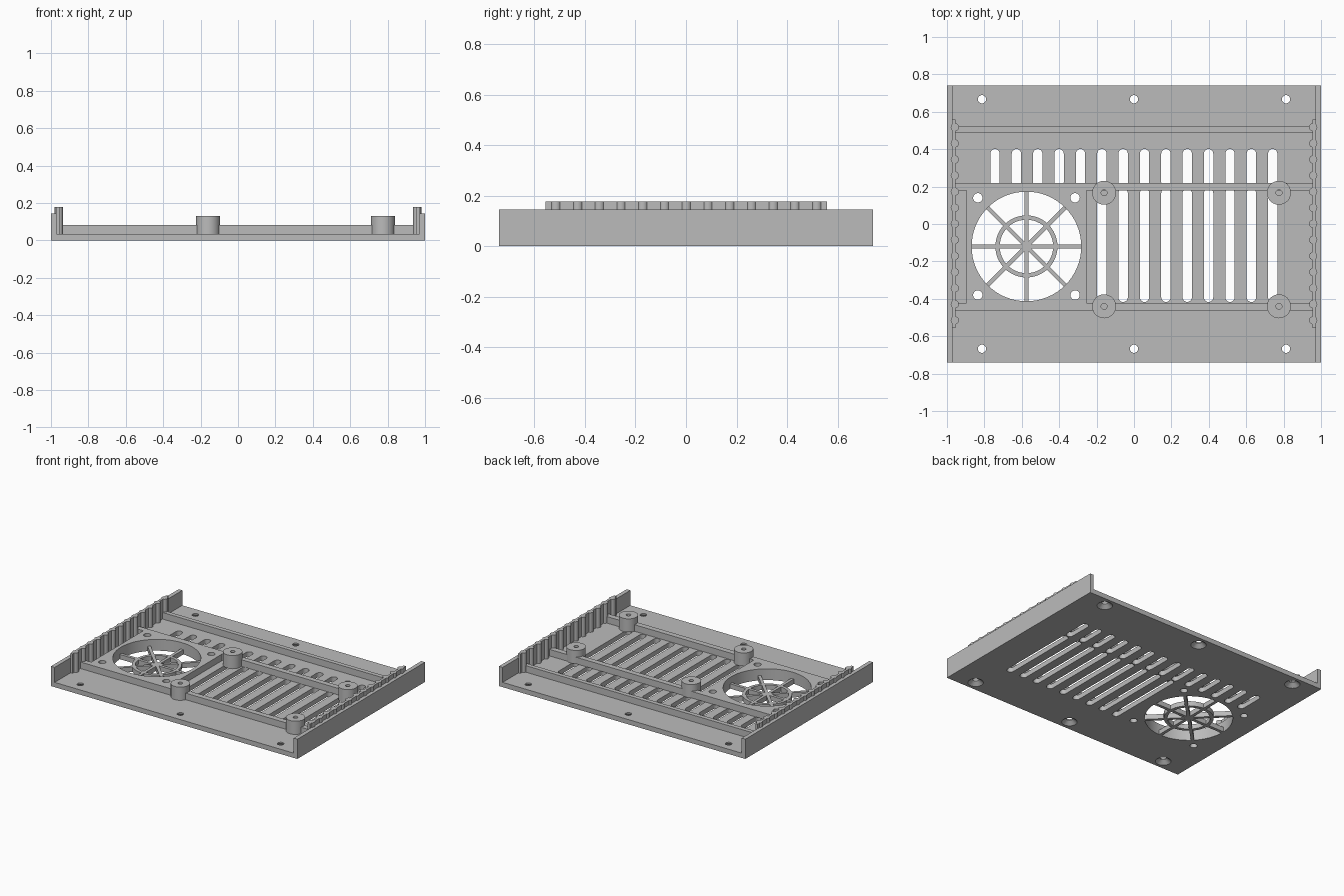
import bpy, bmesh, math

cube = bpy.data.objects.get("Cube")
if cube:
    bpy.data.objects.remove(cube, do_unlink=True)

grey = bpy.data.materials.new("plain_grey")
grey.use_nodes = True
COLOUR = (0.5, 0.5, 0.5, 1)
grey.diffuse_color = COLOUR
grey.node_tree.nodes["Principled BSDF"].inputs["Base Color"].default_value = COLOUR

BASE, RAIL = 0.035, 0.083      # plate top, rail top
FAN = (-0.575, -0.12)
FAN_R = 0.293


def circle(x, y, r, n=32):
    return [(x + r * math.cos(2 * math.pi * i / n), y + r * math.sin(2 * math.pi * i / n))
            for i in range(n)]


def rect(x0, x1, y0, y1):
    return [(x0, y0), (x1, y0), (x1, y1), (x0, y1)]


def slot(x, y0, y1, r, n=10):
    arc = [math.pi * i / n for i in range(n + 1)]
    return ([(x + r * math.cos(a), y1 + r * math.sin(a)) for a in arc]
            + [(x - r * math.cos(a), y0 - r * math.sin(a)) for a in arc])


def loft(bm, *levels):
    """Closed solid through outlines stacked at rising heights."""
    rings = [[bm.verts.new((x, y, z)) for x, y in pts] for pts, z in levels]
    bm.faces.new(rings[0][::-1])
    bm.faces.new(rings[-1])
    for a, b in zip(rings, rings[1:]):
        for i in range(len(a)):
            j = (i + 1) % len(a)
            bm.faces.new((a[i], a[j], b[j], b[i]))


def prism(bm, pts, z0, z1):
    loft(bm, (pts, z0), (pts, z1))


def finish(name, bm, cutter=None):
    mesh = bpy.data.meshes.new(name)
    bm.to_mesh(mesh)
    bm.free()
    mesh.materials.append(grey)
    ob = bpy.data.objects.new(name, mesh)
    bpy.context.collection.objects.link(ob)
    if cutter:
        mod = ob.modifiers.new("holes", 'BOOLEAN')
        mod.operation, mod.solver, mod.object = 'DIFFERENCE', 'EXACT', cutter
        deps = bpy.context.evaluated_depsgraph_get()
        ob.data = bpy.data.meshes.new_from_object(ob.evaluated_get(deps))
        ob.modifiers.clear()
    bpy.ops.object.select_all(action='DESELECT')
    ob.select_set(True)
    bpy.context.view_layer.objects.active = ob
    bpy.ops.object.shade_smooth_by_angle(angle=math.radians(30))
    return ob


def part(name, pts, z0, z1, cutter=None):
    bm = bmesh.new()
    prism(bm, pts, z0, z1)
    return finish(name, bm, cutter)


# Hole cutters: fan opening, fan screws, vent slots, countersunk screws
bm = bmesh.new()
prism(bm, circle(*FAN, FAN_R, 64), -0.1, 0.3)
for sx in (-1, 1):
    for sy in (-1, 1):
        prism(bm, circle(FAN[0] + sx * 0.26, FAN[1] + sy * 0.26, 0.025), -0.1, 0.3)
for i in range(14):
    x = -0.743 + i * 0.1142
    prism(bm, slot(x, 0.222, 0.376, 0.025), -0.1, 0.06)
    if i >= 5:
        prism(bm, slot(x, -0.392, 0.165, 0.025), -0.1, 0.06)
for x in (-0.813, 0, 0.813):
    for y in (-0.667, 0.667):
        wide, narrow = circle(x, y, 0.052), circle(x, y, 0.022)
        loft(bm, (wide, -0.1), (wide, 0), (narrow, 0.025), (narrow, 0.1))
holes = finish("hole_cutter", bm)
holes.hide_render = True
holes.hide_set(True)

# Floor plate and raised fan mount
part("base_plate", rect(-1, 1, -0.74, 0.74), 0, BASE, holes)
part("fan_mount", rect(-0.895, -0.255, -0.425, 0.185), BASE, RAIL, holes)

# Fan grille: four crossing bars and a ring
bm = bmesh.new()
for i in range(4):
    a = math.pi * i / 4
    c, s = math.cos(a), math.sin(a)
    bar = [(FAN[0] + x * c - y * s, FAN[1] + x * s + y * c)
           for x, y in rect(-0.296, 0.296, -0.011, 0.011)]
    prism(bm, bar, 0, BASE)
finish("grille_spokes", bm)
bm = bmesh.new()
prism(bm, circle(*FAN, 0.143, 48), -0.1, 0.1)
ring_cutter = finish("ring_cutter", bm)
ring_cutter.hide_render = True
ring_cutter.hide_set(True)
part("grille_ring", circle(*FAN, 0.166, 48), 0, BASE, ring_cutter)

# Cross rails
for name, y0, y1 in (("front_rail", -0.463, -0.422), ("middle_rail", 0.18, 0.22),
                     ("back_rail", 0.488, 0.52)):
    part(name, rect(-0.955, 0.955, y0, y1), BASE, RAIL)

# Board posts with blind pilot holes
bm = bmesh.new()
SPOTS = [(x, y) for x in (-0.16, 0.775) for y in (-0.44, 0.167)]
for x, y in SPOTS:
    prism(bm, circle(x, y, 0.016, 20), 0.06, 0.2)
pilot = finish("pilot_cutter", bm)
pilot.hide_render = True
pilot.hide_set(True)
for i, (x, y) in enumerate(SPOTS):
    part(f"post_{i + 1}", circle(x, y, 0.064, 40), BASE, 0.132, pilot)

# Side walls with a taller ribbed inner lip
for side, name in ((-1, "right"), (1, "left")):
    part(name + "_wall", rect(*sorted((side * 0.97, side)), -0.74, 0.74), 0, 0.145)
    part(name + "_lip", rect(*sorted((side * 0.954, side * 0.972)), -0.556, 0.558),
         BASE, 0.178)
    bm = bmesh.new()
    for i in range(13):
        prism(bm, circle(side * 0.958, -0.515 + i * 0.086, 0.022, 16), BASE, 0.178)
    finish(name + "_ribs", bm)
